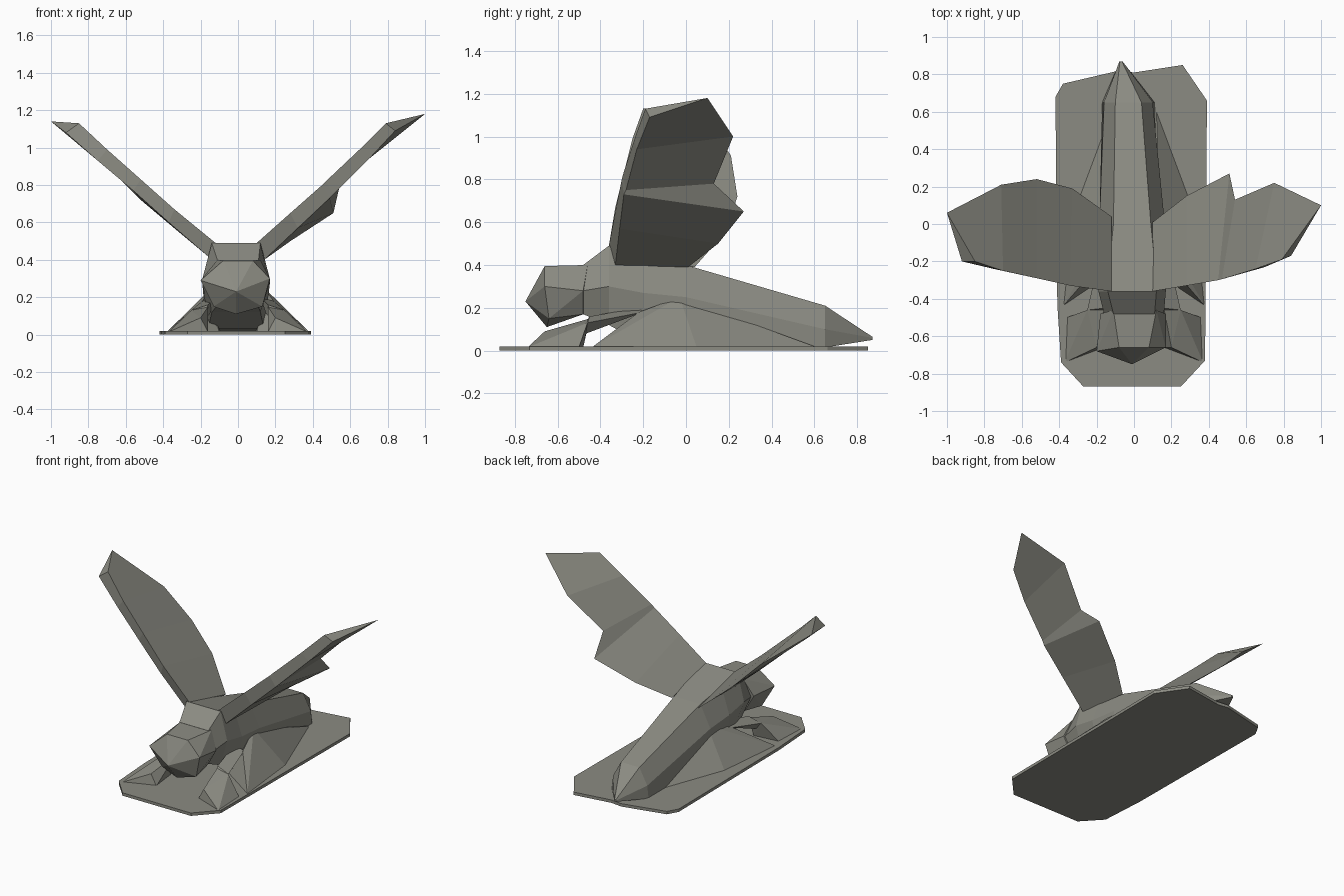
import bpy, bmesh

# Dark stone colour shared by all parts
stone = bpy.data.materials.new("dark_stone")
stone.diffuse_color = (.26, .26, .225, 1)


def finish(bm, name):
    bmesh.ops.recalc_face_normals(bm, faces=bm.faces)
    mesh = bpy.data.meshes.new(name)
    bm.to_mesh(mesh)
    bm.free()
    mesh.materials.append(stone)
    obj = bpy.data.objects.new(name, mesh)
    bpy.context.collection.objects.link(obj)
    return obj


def loft(name, sections):
    """Skin a list of closed cross-sections and cap both ends."""
    bm = bmesh.new()
    rings = [[bm.verts.new(p) for p in s] for s in sections]
    n = len(rings[0])
    for a, b in zip(rings, rings[1:]):
        for i in range(n):
            j = (i + 1) % n
            bm.faces.new((a[i], a[j], b[j], b[i]))
    bm.faces.new(rings[0])
    bm.faces.new(rings[-1])
    return finish(bm, name)


def hull(name, points, side=1):
    bm = bmesh.new()
    for x, y, z in points:
        bm.verts.new((x * side, y, z))
    res = bmesh.ops.convex_hull(bm, input=bm.verts)
    junk = {e for e in res["geom_interior"] if isinstance(e, bmesh.types.BMVert)}
    bmesh.ops.delete(bm, geom=list(junk), context='VERTS')
    return finish(bm, name)


# Base slab with clipped corners
outline = [(-.42, .68), (-.38, .75), (-.08, .82), (0, .81), (.26, .85), (.39, .66),
           (.38, -.73), (.25, -.87), (-.27, -.87), (-.39, -.74), (-.41, -.43)]
loft("base", [[(x, y, z) for x, y in outline] for z in (0, .02)])

# Body: y, centre x, then (half width, z) for top, side and bottom
rows = [(-.48, 0, (.11, .40), (.16, .28), (.10, .17)),
        (-.36, -.01, (.13, .49), (.18, .30), (.13, .12)),
        (-.20, -.01, (.12, .45), (.18, .27), (.15, .03)),
        (.00, -.01, (.10, .40), (.175, .25), (.16, .015)),
        (.65, -.03, (.07, .21), (.13, .10), (.14, .015)),
        (.87, -.07, (.005, .065), (.008, .06), (.005, .05))]
loft("body", [[(c - w, y, z) for w, z in (t, s, b)] +
              [(c + w, y, z) for w, z in (b, s, t)] for y, c, t, s, b in rows])

# Faceted head
hull("head", [(-.11, -.46, .40), (.12, -.46, .40), (-.08, -.66, .395), (.08, -.66, .395),
              (-.20, -.68, .29), (.17, -.66, .30), (-.01, -.75, .23), (-.18, -.48, .29),
              (.17, -.48, .28), (-.13, -.64, .15), (.13, -.64, .15), (-.01, -.65, .11),
              (-.11, -.48, .17), (.11, -.48, .17)])

# Wings: each station is trailing edge, upper leading edge, lower leading edge
loft("left_wing", [
    [(-.12, .04, .39), (-.12, -.36, .49), (-.15, -.33, .41)],
    [(-.33, .19, .56), (-.34, -.33, .67), (-.37, -.31, .60)],
    [(-.52, .24, .72), (-.52, -.29, .83), (-.56, -.28, .77)],
    [(-.71, .21, .91), (-.70, -.25, .99), (-.75, -.24, .93)],
    [(-1.0, .06, 1.14), (-.85, -.20, 1.13), (-.92, -.20, 1.08)]])
loft("right_wing", [
    [(.10, .01, .39), (.10, -.36, .49), (.14, -.33, .40)],
    [(.28, .15, .50), (.28, -.33, .65), (.32, -.31, .57)],
    [(.51, .27, .65), (.45, -.30, .80), (.49, -.29, .73)],
    [(.54, .13, .78), (.47, -.295, .82), (.51, -.28, .75)],
    [(.75, .22, 1.0), (.65, -.24, .99), (.70, -.23, .94)],
    [(1.0, .10, 1.18), (.79, -.19, 1.13), (.84, -.17, 1.09)]])

# Front legs with pointed paws, and flanks spreading on to the base
for side, label in ((-1, "left"), (1, "right")):
    hull(label + "_front_leg", [(.12, -.22, .20), (.19, -.20, .18), (.16, -.45, .16),
                                (.25, -.46, .13), (.21, -.52, .06), (.15, -.40, .11)], side)
    hull(label + "_paw", [(.16, -.45, .15), (.25, -.46, .13), (.20, -.66, .09),
                          (.24, -.65, .08), (.16, -.66, .015), (.37, -.74, .015),
                          (.36, -.50, .015), (.18, -.48, .015)], side)
    hull(label + "_flank", [(.14, -.03, .25), (.19, -.22, .18), (.38, -.44, .015),
                            (.33, .05, .015), (.08, .60, .02), (.12, .60, .02),
                            (.10, -.25, .015)], side)
